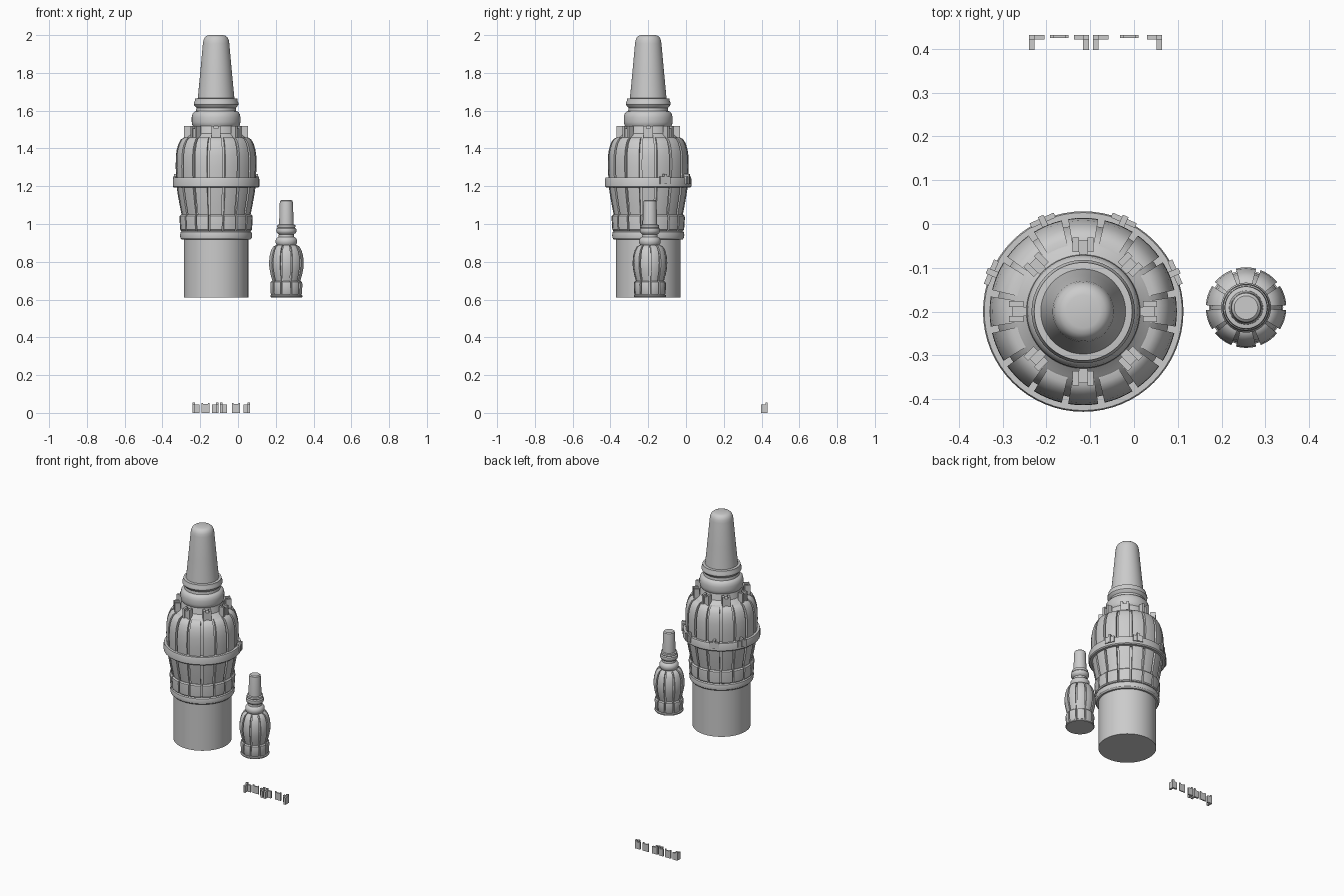
import bpy, bmesh
from math import sin, cos, pi, radians
from mathutils import Matrix, Vector

MAIN = (-0.116, -0.2)
SMALL = (0.256, -0.191)


def finish(name, bm, centre=(0, 0)):
    bmesh.ops.recalc_face_normals(bm, faces=bm.faces)
    me = bpy.data.meshes.new(name)
    bm.to_mesh(me)
    bm.free()
    ob = bpy.data.objects.new(name, me)
    ob.location = (centre[0], centre[1], 0)
    bpy.context.collection.objects.link(ob)
    bpy.ops.object.select_all(action='DESELECT')
    ob.select_set(True)
    bpy.context.view_layer.objects.active = ob
    bpy.ops.object.shade_smooth_by_angle(angle=radians(32))
    return ob


def lathe(name, profile, centre, n=64):
    # full turn of an open (r, z) profile, capped at both ends
    bm = bmesh.new()
    rings = [[bm.verts.new((r * cos(2 * pi * i / n), r * sin(2 * pi * i / n), z))
              for i in range(n)] for r, z in profile]
    for a, b in zip(rings, rings[1:]):
        for i in range(n):
            j = (i + 1) % n
            bm.faces.new((a[i], a[j], b[j], b[i]))
    bm.faces.new(rings[0])
    bm.faces.new(rings[-1])
    return finish(name, bm, centre)


def panels(name, outer, depth, centre, count, gap, phase=0.0, seg=4):
    # curved panels separated by slots; gap = slot width in radians
    prof = outer + [(r - depth, z) for r, z in reversed(outer)]
    bm = bmesh.new()
    m = len(prof)
    half = pi / count - gap / 2
    for k in range(count):
        mid = phase + 2 * pi * k / count
        cols = []
        for s in range(seg + 1):
            a = mid - half + 2 * half * s / seg
            cols.append([bm.verts.new((r * cos(a), r * sin(a), z)) for r, z in prof])
        for a, b in zip(cols, cols[1:]):
            for i in range(m):
                j = (i + 1) % m
                bm.faces.new((a[i], a[j], b[j], b[i]))
        # end walls as strips
        for c in (cols[0], cols[-1]):
            for i in range(m // 2 - 1):
                bm.faces.new((c[i], c[i + 1], c[m - 2 - i], c[m - 1 - i]))
    return finish(name, bm, centre)


def add_box(bm, lo, hi, rot=0.0):
    lo, hi = Vector(lo), Vector(hi)
    mat = (Matrix.Rotation(rot, 4, 'Z') @ Matrix.Translation((lo + hi) / 2)
           @ Matrix.Diagonal((*(hi - lo), 1)))
    bmesh.ops.create_cube(bm, size=1, matrix=mat)


# --- main tower ---
lathe("main_shaft", [(0.171, 0.612), (0.171, 0.93)], MAIN)
lathe("base_moulding", [(0.165, 0.918), (0.182, 0.918), (0.189, 0.926), (0.191, 0.942),
                        (0.188, 0.957), (0.18, 0.964), (0.16, 0.964)], MAIN)
lathe("body_core", [(0.17, 0.96), (0.175, 1.05), (0.192, 1.195), (0.197, 1.25),
                    (0.197, 1.37), (0.186, 1.42), (0.168, 1.45), (0.15, 1.462),
                    (0.13, 1.48), (0.122, 1.52)], MAIN)
panels("lower_band_panels", [(0.185, 0.964), (0.19, 0.97), (0.194, 1.03), (0.193, 1.043),
                             (0.186, 1.05)], 0.022, MAIN, 16, 0.05)
panels("flared_panels", [(0.183, 1.05), (0.193, 1.1), (0.202, 1.15), (0.209, 1.197)],
       0.025, MAIN, 16, 0.07)
lathe("balcony_ring", [(0.19, 1.193), (0.223, 1.193), (0.229, 1.199), (0.229, 1.237),
                       (0.226, 1.245), (0.19, 1.245)], MAIN)
panels("upper_panels", [(0.211, 1.245), (0.214, 1.30), (0.213, 1.36), (0.208, 1.395),
                        (0.199, 1.425), (0.186, 1.448), (0.168, 1.459)],
       0.025, MAIN, 16, 0.07)

# eight notched battlements
bm = bmesh.new()
for k in range(8):
    a = k * pi / 4
    for s in (-1, 1):
        y0, y1 = sorted((s * 0.01, s * 0.024))
        add_box(bm, (0.136, y0, 1.45), (0.169, y1, 1.518), a)
    add_box(bm, (0.13, -0.01, 1.45), (0.163, 0.01, 1.505), a)
finish("battlements", bm, MAIN)

lathe("neck_mouldings", [(0.115, 1.50), (0.119, 1.515), (0.126, 1.523), (0.129, 1.54),
                         (0.129, 1.565), (0.125, 1.583), (0.115, 1.595), (0.106, 1.598),
                         (0.104, 1.615), (0.112, 1.623), (0.118, 1.632), (0.118, 1.642),
                         (0.113, 1.652), (0.112, 1.664), (0.095, 1.666)], MAIN)
lathe("tower_spire", [(0.098, 1.655), (0.084, 1.80), (0.070, 1.955), (0.067, 1.973),
                      (0.061, 1.987), (0.051, 1.996), (0.038, 2.0)], MAIN)

# small clips along the back of the balcony ring
bm = bmesh.new()
for deg in (23, 66, 114, 157):
    a = radians(deg)
    add_box(bm, (0.222, -0.03, 1.213), (0.234, 0.03, 1.252), a)
    add_box(bm, (0.207, -0.007, 1.213), (0.239, 0.007, 1.266), a)
finish("balcony_clips", bm, MAIN)

# --- small turret ---
lathe("turret_base", [(0.082, 0.612), (0.085, 0.615), (0.085, 0.622), (0.08, 0.626)], SMALL, 48)
lathe("turret_core", [(0.074, 0.62), (0.068, 0.70), (0.079, 0.75), (0.082, 0.79),
                      (0.077, 0.84), (0.06, 0.875), (0.045, 0.89)], SMALL, 48)
panels("turret_lower_panels", [(0.080, 0.626), (0.083, 0.632), (0.085, 0.68), (0.083, 0.692),
                               (0.077, 0.698)], 0.018, SMALL, 10, 0.12, pi / 10)
panels("turret_bulb_panels", [(0.074, 0.698), (0.083, 0.73), (0.090, 0.765), (0.092, 0.795),
                              (0.089, 0.83), (0.081, 0.86), (0.070, 0.88), (0.056, 0.888)],
       0.018, SMALL, 10, 0.12, pi / 10)
lathe("turret_neck", [(0.045, 0.882), (0.050, 0.888), (0.057, 0.90), (0.057, 0.915),
                      (0.050, 0.927), (0.041, 0.932), (0.040, 0.945), (0.050, 0.953),
                      (0.054, 0.963), (0.052, 0.975), (0.046, 0.981), (0.049, 0.987),
                      (0.048, 0.995), (0.036, 0.998)], SMALL, 48)
lathe("turret_spire", [(0.039, 0.985), (0.035, 1.112), (0.033, 1.122), (0.027, 1.127)],
      SMALL, 48)

# --- loose clips lying behind: corner pieces and flat pieces ---
corners = [(-0.24, -0.205, 1), (-0.103, -0.137, -1), (-0.094, -0.058, 1), (0.064, 0.03, -1)]
for n, (x_leg, x_end, s) in enumerate(corners, 1):
    bm = bmesh.new()
    x0, x1 = sorted((x_leg, x_end))
    l0, l1 = sorted((x_leg, x_leg + s * 0.013))
    add_box(bm, (x0, 0.421, 0), (x1, 0.432, 0.045))
    add_box(bm, (l0, 0.397, 0), (l1, 0.421, 0.045))
    add_box(bm, (l0, 0.421, 0.045), (l1, 0.432, 0.056))
    finish("loose_corner_clip_%d" % n, bm)
for n, x in enumerate((-0.192, -0.032), 1):
    bm = bmesh.new()
    add_box(bm, (x, 0.425, 0), (x + 0.042, 0.432, 0.047))
    for e in (x, x + 0.034):
        add_box(bm, (e, 0.425, 0.047), (e + 0.008, 0.432, 0.053))
    finish("loose_flat_clip_%d" % n, bm)
